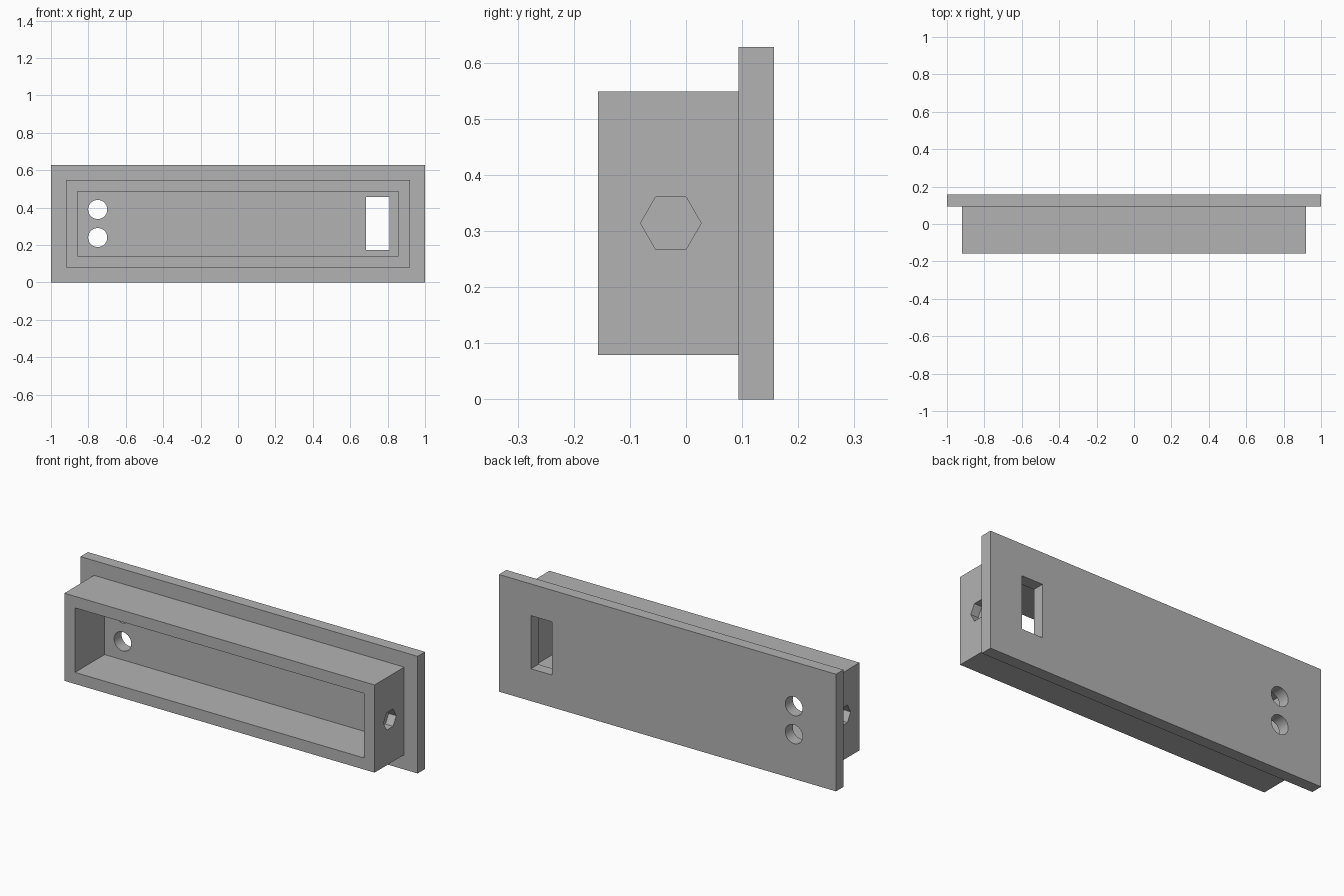
import bpy
from math import pi

cube = bpy.data.objects.get("Cube")
if cube:
    bpy.data.objects.remove(cube, do_unlink=True)

grey = bpy.data.materials.new("plain_grey")
grey.use_nodes = True
colour = (0.45, 0.45, 0.45, 1)
grey.diffuse_color = colour
grey.node_tree.nodes["Principled BSDF"].inputs["Base Color"].default_value = colour


def box(name, x, y, z):
    """Box spanning the given (low, high) ranges."""
    spans = (x, y, z)
    bpy.ops.mesh.primitive_cube_add(size=1, location=[(a + b) / 2 for a, b in spans])
    ob = bpy.context.object
    ob.name = name
    ob.scale = [b - a for a, b in spans]
    bpy.ops.object.transform_apply(location=True, rotation=False, scale=True)
    ob.data.materials.append(grey)
    return ob


def prism(name, sides, radius, depth, centre, rotation):
    bpy.ops.mesh.primitive_cylinder_add(vertices=sides, radius=radius, depth=depth,
                                        location=centre, rotation=rotation)
    ob = bpy.context.object
    ob.name = name
    ob.data.materials.append(grey)
    return ob


def cut(target, cutter):
    """Subtract the cutter, apply the result and discard the cutter."""
    cutter.hide_render = True
    mod = target.modifiers.new("cut", "BOOLEAN")
    mod.operation = "DIFFERENCE"
    mod.solver = "EXACT"
    mod.object = cutter
    bpy.context.view_layer.objects.active = target
    bpy.ops.object.modifier_apply(modifier=mod.name)
    bpy.data.objects.remove(cutter, do_unlink=True)


FRONT, JOINT, BACK = -0.157, 0.094, 0.157
MID_Z = 0.314

# Back plate with a rectangular slot and two round holes
plate = box("back_plate", (-1, 1), (JOINT, BACK), (0, 2 * MID_Z))
cut(plate, box("slot_cutter", (0.685, 0.81), (0, 0.3), (0.173, 0.458)))
for z in (0.24, 0.39):
    cut(plate, prism("hole_cutter", 40, 0.051, 0.3, (-0.75, 0.125, z), (pi / 2, 0, 0)))

# Rectangular housing wall, open at the front
housing = box("housing", (-0.92, 0.92), (FRONT, JOINT), (0.079, 0.549))
cut(housing, box("cavity_cutter", (-0.857, 0.857), (-0.3, 0.3), (0.141, 0.487)))

# Blind hexagonal pocket in each end wall, with flats at top and bottom
POCKET = 0.045
for side in (-1, 1):
    cut(housing, prism("pocket_cutter", 6, 0.054, 2 * POCKET,
                       (side * 0.92, -0.027, MID_Z), (0, pi / 2, 0)))

# Smooth the round holes while keeping every edge crisp
bpy.ops.object.select_all(action="DESELECT")
for ob in (plate, housing):
    ob.select_set(True)
bpy.context.view_layer.objects.active = plate
bpy.ops.object.shade_smooth_by_angle(angle=pi / 6)
